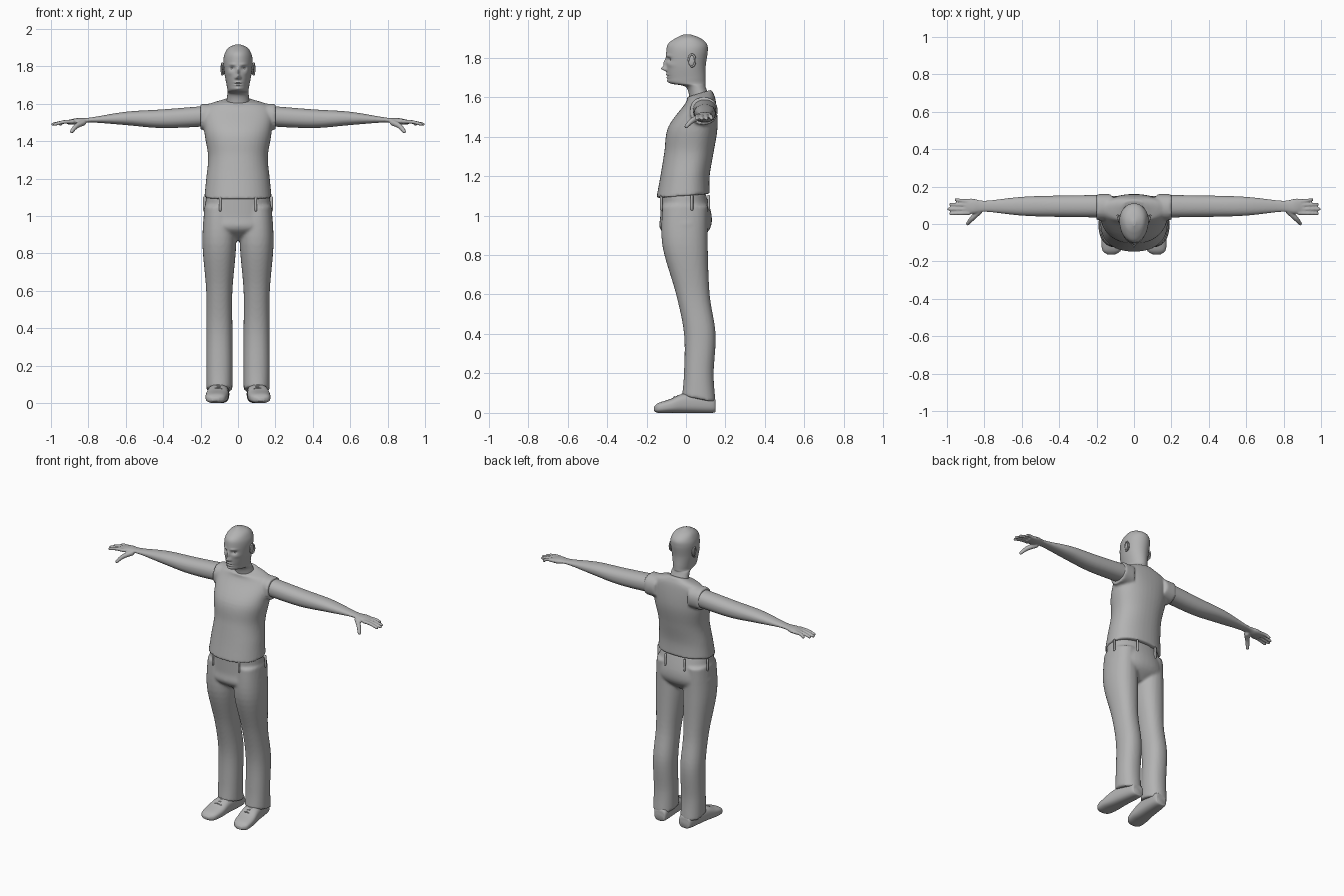
import bpy, bmesh, math
from mathutils import Vector

default_cube = bpy.data.objects.get("Cube")
if default_cube:
    bpy.data.objects.remove(default_cube)

grey = bpy.data.materials.new("plain_grey")
grey.use_nodes = True
shade = (0.45, 0.45, 0.45, 1)
grey.diffuse_color = shade
for node in grey.node_tree.nodes:
    if node.type == 'BSDF_PRINCIPLED':
        node.inputs["Base Color"].default_value = shade

MIDDLE = (1,)
BOTH = (1, -1)


def resample(rows, steps):
    """Smooth interpolation through a list of equal-length tuples."""
    result = []
    last = len(rows) - 1
    for i in range(last):
        before, start, end, after = (rows[max(0, min(last, i + k))] for k in (-1, 0, 1, 2))
        for step in range(steps):
            u = step / steps
            result.append([
                b + u / 2 * (c - a + u * (2 * a - 5 * b + 4 * c - d + u * (3 * (b - c) + d - a)))
                for a, b, c, d in zip(before, start, end, after)])
    result.append(list(rows[last]))
    return result


def skin(bm, rings, side):
    """Bridge rings of points, cap both ends, and flip x for the other side."""
    loops = [[bm.verts.new((p[0] * side, p[1], p[2])) for p in ring] for ring in rings]
    for low, high in zip(loops, loops[1:]):
        for i in range(len(low)):
            bm.faces.new((low[i - 1], low[i], high[i], high[i - 1]))
    bm.faces.new(reversed(loops[0]))
    bm.faces.new(loops[-1])


def loft(bm, axis, rows, sides=MIDDLE, centre=0, lean=0, tilt_start=0, tilt_end=0,
         widest=0.5, segments=40, power=0.9, steps=6):
    """Each row holds: position along the axis, half width, low and high limits."""
    sections = resample(rows, steps)
    rings = []
    for index, (along, half, low, high) in enumerate(sections):
        u = index / (len(sections) - 1)
        tilt = tilt_start * (1 - u) ** 6 + tilt_end * u ** 6
        mid = low + (high - low) * widest
        ring = []
        for k in range(segments):
            angle = math.tau * k / segments
            c, s = math.cos(angle), math.sin(angle)
            a = centre + lean * along + half * math.copysign(abs(c) ** power, c)
            reach = high - mid if s > 0 else mid - low
            b = mid + reach * math.copysign(abs(s) ** power, s)
            t = along + tilt * (b - mid)
            ring.append({'x': (t, a, b), 'y': (a, t, b), 'z': (a, b, t)}[axis])
        rings.append(ring)
    for side in sides:
        skin(bm, rings, side)


def tube(bm, points, segments=10, steps=3):
    """Mirrored pair of round tubes through points (x, y, z, radius) with rounded tips."""
    samples = resample(points, steps)
    spots = [Vector(p[:3]) for p in samples]
    radii = [p[3] for p in samples]
    first = (spots[0] - spots[1]).normalized() * radii[0]
    final = (spots[-1] - spots[-2]).normalized() * radii[-1]
    spots = [spots[0] + first * 0.7, *spots, spots[-1] + final * 0.7]
    radii = [radii[0] / 2, *radii, radii[-1] / 2]
    rings = []
    for i, (spot, radius) in enumerate(zip(spots, radii)):
        heading = (spots[min(i + 1, len(spots) - 1)] - spots[max(i - 1, 0)]).normalized()
        across = heading.cross(Vector((0.3, 0.2, 1))).normalized()
        up = heading.cross(across)
        angles = [math.tau * k / segments for k in range(segments)]
        rings.append([spot + radius * (across * math.cos(t) + up * math.sin(t)) for t in angles])
    for side in BOTH:
        skin(bm, rings, side)


def ball(bm, centre, scale):
    """Mirrored pair of ellipsoids."""
    x, y, z = centre
    for side in BOTH:
        made = bmesh.ops.create_uvsphere(bm, u_segments=16, v_segments=10, radius=1)
        bmesh.ops.scale(bm, verts=made["verts"], vec=scale)
        bmesh.ops.translate(bm, verts=made["verts"], vec=(side * x, y, z))


def finish(bm, name, voxel=0, smoothing=3):
    """Turn the bmesh into a smooth object, optionally blending overlapping volumes."""
    bmesh.ops.recalc_face_normals(bm, faces=bm.faces)
    mesh = bpy.data.meshes.new(name)
    bm.to_mesh(mesh)
    bm.free()
    mesh.polygons.foreach_set("use_smooth", [True] * len(mesh.polygons))
    mesh.set_sharp_from_angle(angle=math.radians(50))
    mesh.materials.append(grey)
    part = bpy.data.objects.new(name, mesh)
    bpy.context.scene.collection.objects.link(part)
    if voxel:
        blend = part.modifiers.new("Blend", 'REMESH')
        blend.mode = 'VOXEL'
        blend.voxel_size = voxel
        blend.use_smooth_shade = True
        soften = part.modifiers.new("Soften", 'SMOOTH')
        soften.factor = 0.5
        soften.iterations = smoothing


# Shirt: body plus short armhole rims
bm = bmesh.new()
loft(bm, 'z', [(1.1, .18, -.15, .12), (1.2, .17, -.13, .12), (1.32, .16, -.11, .14),
               (1.45, .18, -.09, .16), (1.58, .18, 0, .15), (1.62, .07, 0, .13)],
     tilt_start=.08, tilt_end=.3, widest=.55)
loft(bm, 'x', [(.12, .07, 1.46, 1.6), (.2, .07, 1.46, 1.6)], BOTH, centre=.09)
finish(bm, "shirt", voxel=.008)

# Trousers: hips blended into two legs with slanted hems
bm = bmesh.new()
loft(bm, 'z', [(1.11, .17, -.13, .1), (1, .18, -.13, .13), (.93, .18, -.13, .12),
               (.87, .06, -.05, .06)])
loft(bm, 'z', [(1.05, .08, -.12, .11), (.85, .09, -.12, .11), (.6, .07, -.05, .12),
               (.4, .07, -.01, .15), (.2, .07, -.01, .14), (.07, .07, -.02, .15)],
     BOTH, centre=.1, tilt_end=-.2)
finish(bm, "trousers", voxel=.009)

# Belt loops on front, sides and back
bm = bmesh.new()
for x, y in ((.095, -.125), (.18, .03), (.07, .115)):
    tube(bm, [(x, y, z, .007) for z in (1.1, 1.03)])
finish(bm, "belt_loops")

# Arms with palms, fingers and thumbs
bm = bmesh.new()
loft(bm, 'x', [(.15, .06, 1.48, 1.59), (.4, .057, 1.47, 1.57), (.6, .05, 1.486, 1.557),
               (.79, .03, 1.5, 1.526), (.86, .04, 1.49, 1.523), (.91, .038, 1.49, 1.512)],
     BOTH, centre=.095)
for finger in range(4):
    knuckle = .058 + .021 * finger
    tip = .055 + .025 * finger
    length = .992 - .01 * (finger - 1) ** 2
    tube(bm, [(.88, knuckle, 1.505, .011), (.93, (knuckle + tip) / 2, 1.503, .01),
              (length, tip, 1.49, .009)])
tube(bm, [(.825, .07, 1.5, .017), (.865, .03, 1.48, .014), (.89, 0, 1.45, .01)])
finish(bm, "arms", voxel=.005, smoothing=2)

# Shoes with toes turned out, and their laces
bm = bmesh.new()
loft(bm, 'y', [(.15, .03, .01, .05), (.13, .045, 0, .09), (0, .055, 0, .1), (-.08, .06, 0, .07),
               (-.14, .05, 0, .05), (-.163, .02, .01, .03)],
     BOTH, centre=.105, lean=-.1, power=.75)
finish(bm, "shoes")
bm = bmesh.new()
for row in range(3):
    y = -.02 * (row + 1)
    top = .102 + .35 * y
    tube(bm, [(.075, y, top - .01, .004), (.107, y, top, .004), (.14, y, top - .01, .004)])
finish(bm, "laces")

# Head and neck
bm = bmesh.new()
loft(bm, 'z', [(1.58, .065, .02, .13), (1.65, .057, 0, .1), (1.67, .056, -.08, .1),
               (1.7, .061, -.093, .1), (1.76, .072, -.1, .1), (1.83, .078, -.1, .11),
               (1.87, .07, -.09, .105), (1.9, .05, -.05, .07), (1.918, .01, -.01, .02)],
     widest=.57, segments=128, power=1, steps=14)

# Face: soft bumps given as x, z, x spread, z spread and push
features = {
    "nose_tip": (0, 1.744, .011, .011, .026),
    "nose_bridge": (0, 1.77, .008, .02, .014),
    "nostril": (.012, 1.738, .006, .006, .008),
    "upper_lip": (0, 1.714, .018, .005, .007),
    "mouth_line": (0, 1.707, .02, .003, -.005),
    "lower_lip": (0, 1.7, .016, .005, .007),
    "chin": (0, 1.68, .015, .01, .005),
    "eye_socket": (.031, 1.79, .014, .01, -.013),
    "brow": (.03, 1.81, .018, .007, .005),
    "cheek": (.046, 1.764, .014, .012, .004),
}
for vert in bm.verts:
    if vert.co.y < -.03:
        x, z = abs(vert.co.x), vert.co.z
        vert.co.y -= sum(push * math.exp(-((x - fx) / wide) ** 2 - ((z - fz) / tall) ** 2)
                         for fx, fz, wide, tall, push in features.values())
finish(bm, "head")

# Eyeballs
bm = bmesh.new()
ball(bm, (.031, -.068, 1.79), (.012, .012, .012))
finish(bm, "eyes")

# Ears: flat lobes with a raised rim
bm = bmesh.new()
ball(bm, (.078, .03, 1.785), (.008, .019, .031))
sweep = [math.radians(a) for a in range(-100, 200, 40)]
tube(bm, [(.084 + .004 * math.cos(a), .03 + .017 * math.cos(a), 1.785 + .031 * math.sin(a), .005)
          for a in sweep])
finish(bm, "ears")
